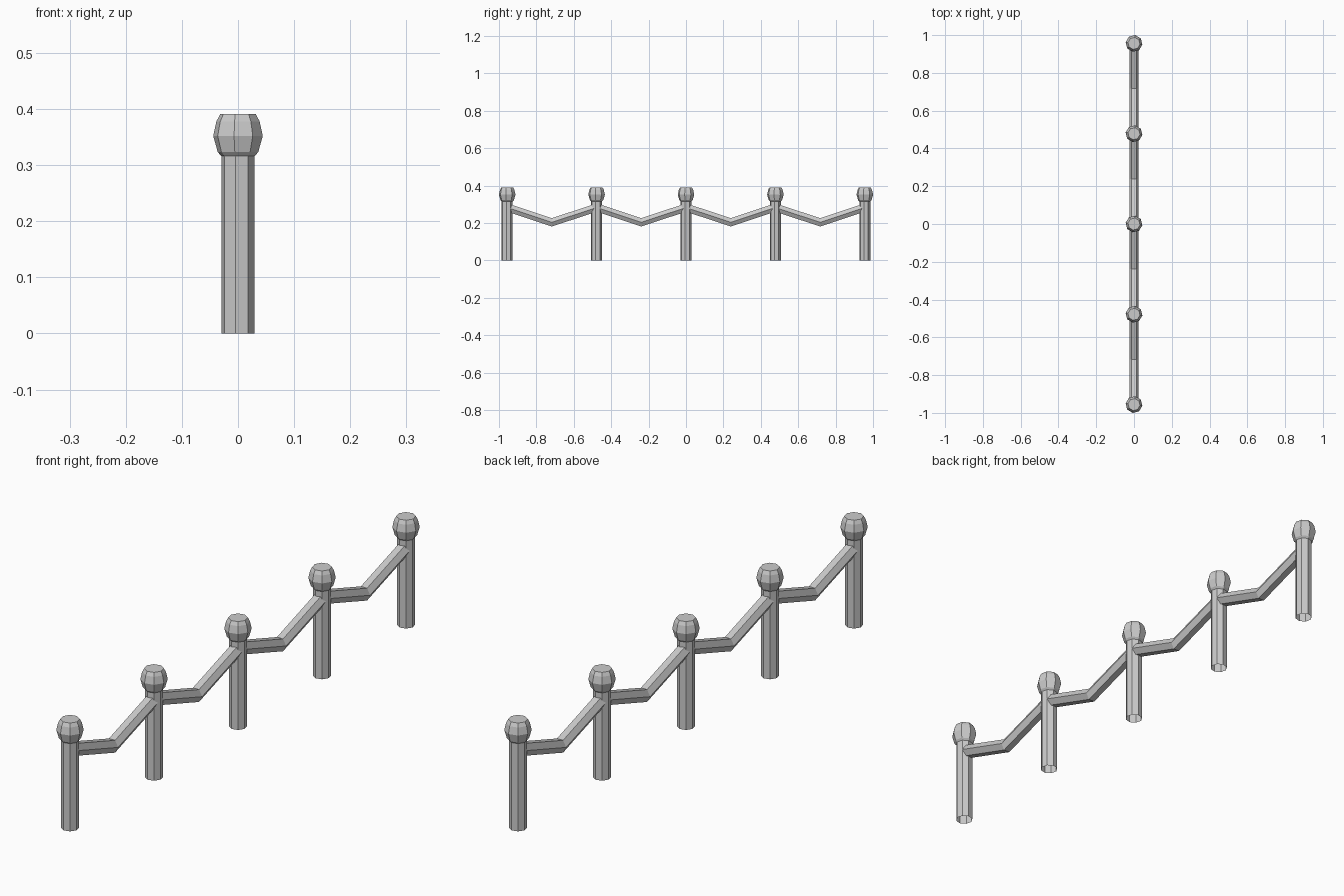
import bpy, bmesh, math
from mathutils import Vector

if "Cube" in bpy.data.objects:
    bpy.data.objects.remove(bpy.data.objects["Cube"])

SPACING = 0.478
TURN = math.radians(-9)


def make_object(name, rings, cap_top=False):
    """Bridge a list of equal-length point rings into a flat-shaded tube."""
    bm = bmesh.new()
    loops = [[bm.verts.new(p) for p in ring] for ring in rings]
    for a, b in zip(loops, loops[1:]):
        n = len(a)
        for i in range(n):
            j = (i + 1) % n
            bm.faces.new((a[i], a[j], b[j], b[i]))
    if cap_top:
        bm.faces.new(loops[-1])
    bmesh.ops.recalc_face_normals(bm, faces=bm.faces)
    mesh = bpy.data.meshes.new(name)
    bm.to_mesh(mesh)
    bm.free()
    ob = bpy.data.objects.new(name, mesh)
    bpy.context.collection.objects.link(ob)
    return ob


def lathe(name, profile, y, cap_top):
    """Eight-sided turned shape from (radius, z) pairs."""
    angles = [TURN + math.tau * i / 8 for i in range(8)]
    rings = [[Vector((r * math.cos(a), y + r * math.sin(a), z)) for a in angles]
             for r, z in profile]
    return make_object(name, rings, cap_top)


def rail_ring(y, z, r=0.0245, stretch=1.05):
    """Upright hexagonal section, mitred at the rail's bends."""
    return [Vector((r * math.cos(a), y, z + r * stretch * math.sin(a)))
            for a in (math.tau * i / 6 for i in range(6))]


# Posts (open at the foot) with faceted knobs
for i in range(5):
    y = (i - 2) * SPACING
    lathe(f"post_{i + 1}", [(0.03, 0), (0.03, 0.318)], y, False)
    lathe(f"post_knob_{i + 1}",
          [(0.03, 0.316), (0.0365, 0.323), (0.0447, 0.352), (0.039, 0.378), (0.032, 0.391)],
          y, True)

# Sagging rails between neighbouring posts
for i in range(4):
    y = (i - 2) * SPACING
    make_object(f"sagging_rail_{i + 1}",
                [rail_ring(y, 0.283), rail_ring(y + SPACING / 2, 0.204),
                 rail_ring(y + SPACING, 0.283)])
